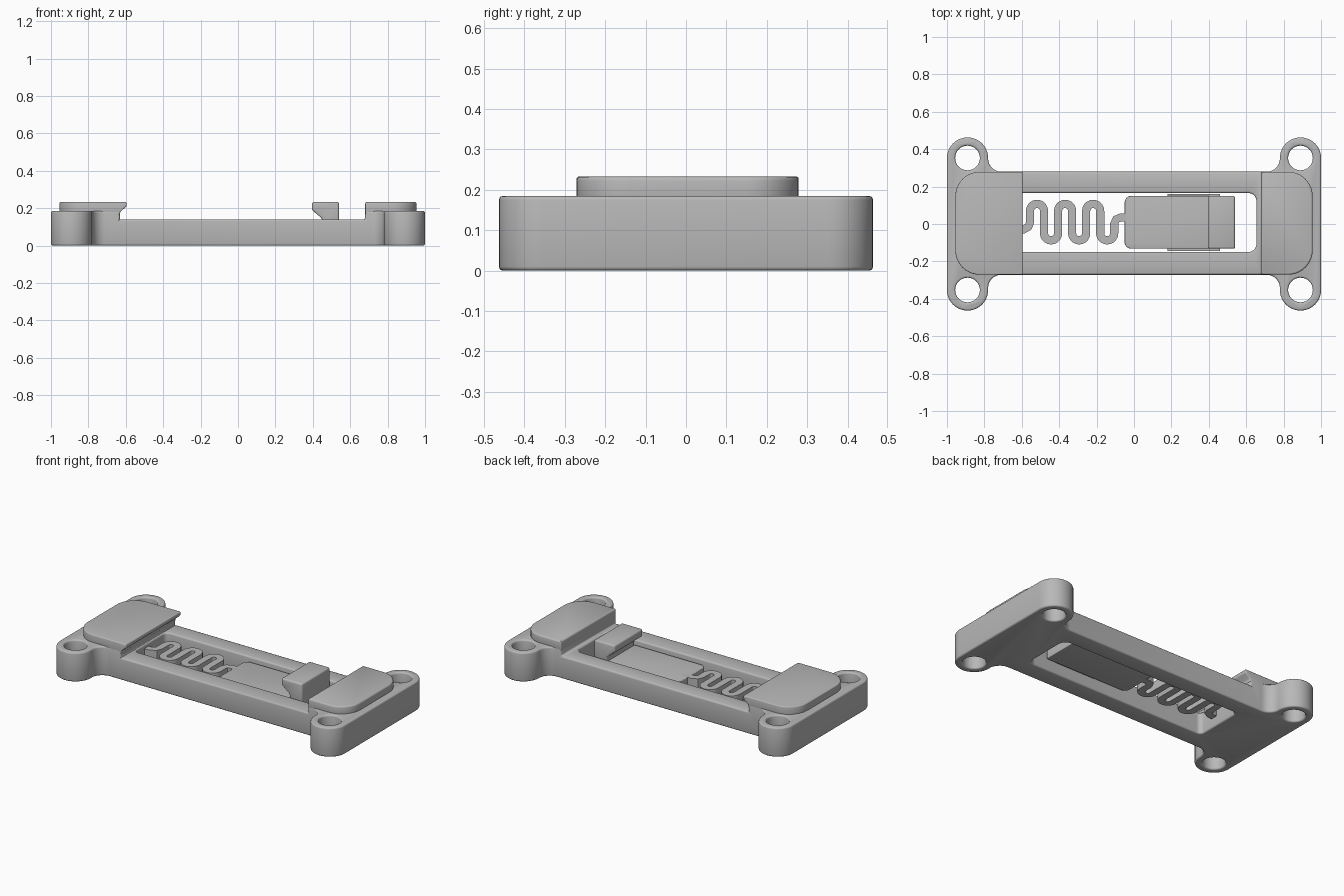
import bpy, bmesh, math
from mathutils import Vector

cube = bpy.data.objects.get("Cube")
if cube:
    bpy.data.objects.remove(cube, do_unlink=True)

grey = bpy.data.materials.new("plain grey")
grey.use_nodes = True
grey.diffuse_color = (0.48, 0.48, 0.48, 1)
grey.node_tree.nodes["Principled BSDF"].inputs["Base Color"].default_value = (0.48, 0.48, 0.48, 1)

YC = 0.004      # centre line of the body
HALF = 0.276    # half width of the body


def arc(cx, cy, r, start, end, n=10):
    return [(cx + r * math.cos(math.radians(start + (end - start) * i / n)),
             cy + r * math.sin(math.radians(start + (end - start) * i / n))) for i in range(n + 1)]


def rounded_rect(x0, x1, y0, y1, r_left, r_right):
    return (arc(x1 - r_right, y1 - r_right, r_right, 0, 90)
            + arc(x0 + r_left, y1 - r_left, r_left, 90, 180)
            + arc(x0 + r_left, y0 + r_left, r_left, 180, 270)
            + arc(x1 - r_right, y0 + r_right, r_right, 270, 360))


def prism(name, points, low, high, axis="z"):
    """Extrude an outline along z, or an x-z profile along y."""
    bm = bmesh.new()
    place = (lambda a, b: (a, b, low)) if axis == "z" else (lambda a, b: (a, low, b))
    shift = (0, 0, high - low) if axis == "z" else (0, high - low, 0)
    face = bm.faces.new([bm.verts.new(place(a, b)) for a, b in points])
    new = bmesh.ops.extrude_face_region(bm, geom=[face])["geom"]
    bmesh.ops.translate(bm, vec=shift, verts=[v for v in new if isinstance(v, bmesh.types.BMVert)])
    bmesh.ops.remove_doubles(bm, verts=bm.verts, dist=0.0001)
    bmesh.ops.recalc_face_normals(bm, faces=bm.faces)
    mesh = bpy.data.meshes.new(name)
    bm.to_mesh(mesh)
    bm.free()
    mesh.materials.append(grey)
    obj = bpy.data.objects.new(name, mesh)
    bpy.context.collection.objects.link(obj)
    return obj


def activate(obj):
    bpy.ops.object.select_all(action="DESELECT")
    obj.select_set(True)
    bpy.context.view_layer.objects.active = obj


def cut(obj, cutter):
    activate(obj)
    mod = obj.modifiers.new("cut", "BOOLEAN")
    mod.operation, mod.solver, mod.object = "DIFFERENCE", "EXACT", cutter
    bpy.ops.object.modifier_apply(modifier=mod.name)
    bpy.data.objects.remove(cutter, do_unlink=True)


def finish(obj, width):
    activate(obj)
    if width:
        mod = obj.modifiers.new("soft edges", "BEVEL")
        mod.width, mod.segments, mod.limit_method = width, 3, "ANGLE"
        mod.angle_limit = math.radians(40)
        mod.use_clamp_overlap = False
        bpy.ops.object.modifier_apply(modifier=mod.name)
    bpy.ops.object.shade_smooth_by_angle(angle=math.radians(35))


# Base frame with four rounded ears
EAR_X, EAR_Y, EAR_R, FILLET = 0.89, 0.353, 0.11, 0.07
outline = []
for sx, sy in ((1, 1), (-1, 1), (-1, -1), (1, -1)):
    side = HALF + sy * YC
    quarter = arc(EAR_X, EAR_Y, EAR_R, 0, 180, 20)
    quarter += arc(EAR_X - EAR_R - FILLET, side + FILLET, FILLET, 360, 270, 8)
    quarter = [(sx * x, sy * y) for x, y in quarter]
    outline += quarter if sx * sy > 0 else quarter[::-1]
base = prism("base_frame", outline, 0, 0.185)

# Lowered rails, long opening and screw holes
cut(base, prism("rail_cutter", [(-0.632, -1), (0.68, -1), (0.68, 1), (-0.632, 1)], 0.14, 0.5))
cut(base, prism("opening_cutter", rounded_rect(-0.62, 0.655, -0.15, 0.166, 0.03, 0.045), -0.1, 0.5))
for sx in (-1, 1):
    for sy in (-1, 1):
        hole = arc(sx * EAR_X, sy * EAR_Y, 0.066, 0, 360, 32)[:-1]
        cut(base, prism("hole_cutter", hole, -0.1, 0.5))
finish(base, 0.01)

# Raised end pads; the left-hand one has an undercut lip
low_y, high_y = YC - HALF + 0.001, YC + HALF - 0.001
lip_pad = prism("lip_pad", rounded_rect(-0.955, -0.595, low_y, high_y, 0.13, 0.008), 0.165, 0.233)
cut(lip_pad, prism("lip_cutter", [(-0.63, 0.1), (-0.63, 0.18), (-0.59, 0.215), (-0.5, 0.215), (-0.5, 0.1)],
                   -0.5, 0.5, "y"))
finish(lip_pad, 0.006)
end_pad = prism("end_pad", rounded_rect(0.68, 0.955, low_y, high_y, 0.006, 0.13), 0.165, 0.233)
finish(end_pad, 0.01)

# Sliding plate, its side guides and the hooked catch
PLATE_LOW, PLATE_TOP = 0.06, 0.117
plate = prism("slider_plate", rounded_rect(-0.05, 0.54, -0.132, 0.15, 0.035, 0.012), PLATE_LOW, PLATE_TOP)
finish(plate, 0.004)
for name, y0, y1 in (("front_guide", -0.145, -0.12), ("back_guide", 0.14, 0.161)):
    guide = prism(name, [(0.18, y0), (0.46, y0), (0.46, y1), (0.18, y1)], PLATE_LOW + 0.01, PLATE_TOP - 0.015)
    finish(guide, 0)
catch = prism("catch_hook", [(0.54, 0.09), (0.54, 0.233), (0.395, 0.233), (0.395, 0.19),
                             (0.45, 0.145), (0.45, 0.09)], -0.132, 0.15, "y")
finish(catch, 0.01)

# Serpentine spring joining the plate to the frame
PITCH, FIRST, WIDTH = 0.075, -0.556, 0.044
R = PITCH / 2
path = [(-0.65, -0.03), (FIRST - 0.035, -0.03), (FIRST - 0.008, -0.015), (FIRST, 0.01)]
for i in range(6):
    cx = FIRST + PITCH * (i + 0.5)
    path += arc(cx, 0.07, R, 180, 0) if i % 2 == 0 else arc(cx, -0.05, R, 180, 360)
last = FIRST + PITCH * 6
path += [(last, 0.0), (last + 0.01, 0.025), (last + 0.035, 0.035), (0.0, 0.035)]
left, right = [], []
for i, p in enumerate(path):
    ahead = Vector(path[min(i + 1, len(path) - 1)])
    t = (ahead - Vector(path[max(i - 1, 0)])).normalized()
    n = Vector((-t.y, t.x)) * WIDTH / 2
    left.append(tuple(Vector(p) + n))
    right.append(tuple(Vector(p) - n))
spring = prism("serpentine_spring", left + right[::-1], PLATE_LOW, PLATE_TOP)
finish(spring, 0)
